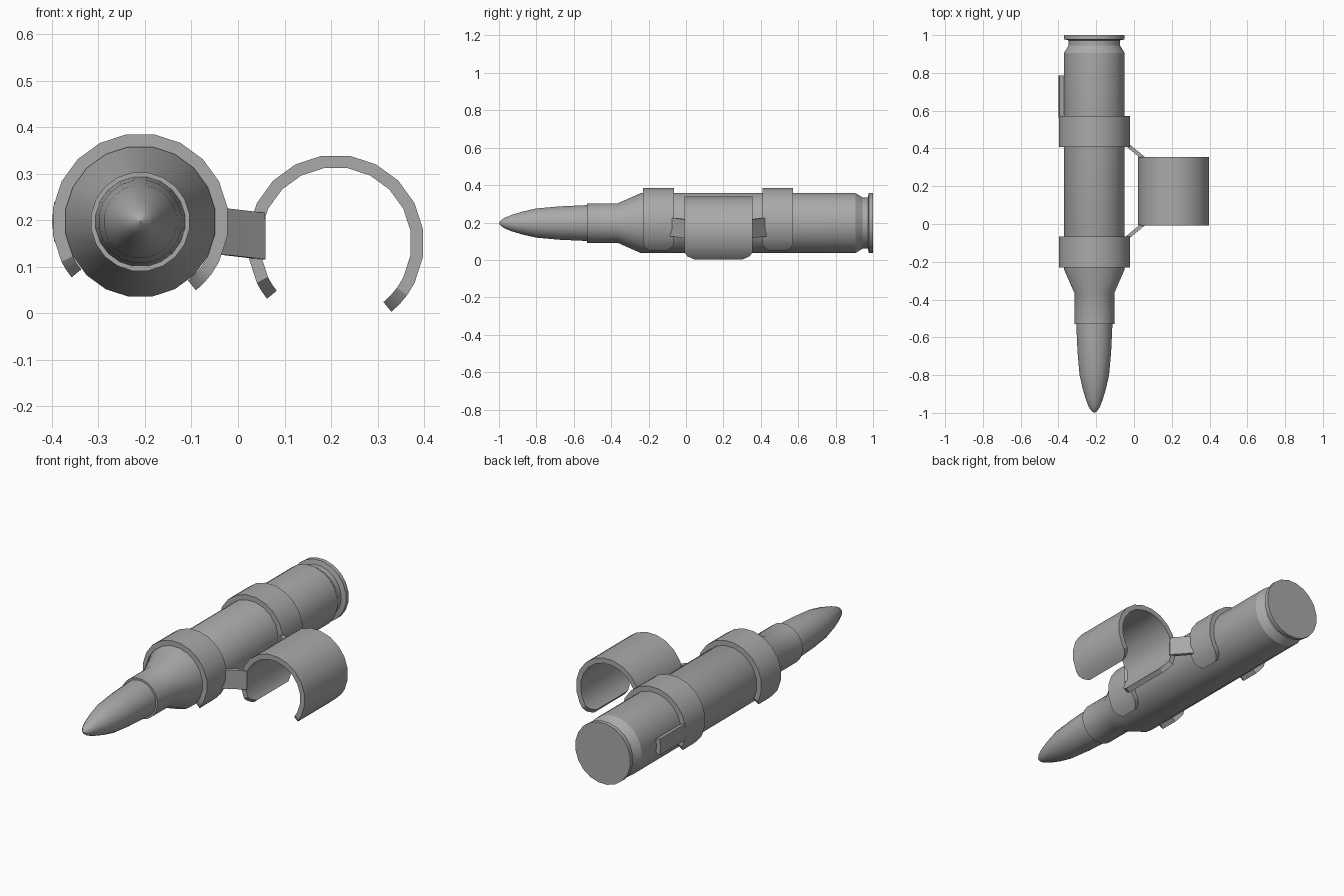
import bpy, bmesh
from math import sin, cos, radians

cube = bpy.data.objects.get("Cube")
if cube:
    bpy.data.objects.remove(cube, do_unlink=True)

metal = bpy.data.materials.new("grey_metal")
metal.use_nodes = True
GREY = (0.4, 0.4, 0.4, 1)
metal.diffuse_color = GREY
metal.node_tree.nodes["Principled BSDF"].inputs["Base Color"].default_value = GREY

BODY = (-0.21, 0.197)    # x, z of the main axis
HOLDER = (0.21, 0.151)   # x, z of the side holder


def finish(name, bm):
    bmesh.ops.remove_doubles(bm, verts=bm.verts, dist=0.0001)
    bmesh.ops.recalc_face_normals(bm, faces=bm.faces)
    mesh = bpy.data.meshes.new(name)
    bm.to_mesh(mesh)
    bm.free()
    mesh.materials.append(metal)
    ob = bpy.data.objects.new(name, mesh)
    bpy.context.collection.objects.link(ob)
    bpy.ops.object.select_all(action='DESELECT')
    ob.select_set(True)
    bpy.context.view_layer.objects.active = ob
    bpy.ops.object.shade_smooth_by_angle(angle=radians(28))
    return ob


def loft(name, rings):
    """Skin matching closed loops and cap both ends."""
    bm = bmesh.new()
    loops = [[bm.verts.new(p) for p in ring] for ring in rings]
    n = len(loops[0])
    for a, b in zip(loops, loops[1:]):
        for i in range(n):
            j = (i + 1) % n
            bm.faces.new((a[i], a[j], b[j], b[i]))
    bm.faces.new(loops[0])
    bm.faces.new(loops[-1])
    return finish(name, bm)


def turned(name, profile, sides=20):
    """Round part along y from (y, radius) pairs."""
    x, z = BODY
    angles = [radians((i + 0.5) * 360 / sides) for i in range(sides)]
    return loft(name, [[(x + r * cos(a), y, z + r * sin(a)) for a in angles]
                       for y, r in profile])


def arc_band(name, centre, y0, y1, angles, inner=0.163, outer=0.19):
    """Curved strip from (angle, edge inset) pairs."""
    x, z = centre
    rings = []
    for deg, inset in angles:
        c, s = cos(radians(deg)), sin(radians(deg))
        rings.append([(x + r * c, y, z + r * s) for r, y in
                      ((inner, y0 + inset), (outer, y0 + inset),
                       (outer, y1 - inset), (inner, y1 - inset))])
    return loft(name, rings)


def open_clip(name, centre, y0, y1, cut):
    # Both free ends have trimmed corners
    angles = [(-51, cut), (-44, cut * 0.3), (-36, 0)]
    angles += [(a, 0) for a in range(-27, 208, 18)]
    angles += [(213, cut * 0.35), (219, cut)]
    return arc_band(name, centre, y0, y1, angles)


# Cartridge case with rim, groove, shoulder and neck
turned("case", [(1, 0.163), (0.978, 0.163), (0.972, 0.138), (0.945, 0.138),
                (0.905, 0.163), (-0.24, 0.163), (-0.365, 0.107), (-0.53, 0.107)])

# Pointed tip
turned("tip", [(-0.5, 0.097), (-0.53, 0.097), (-0.68, 0.09), (-0.8, 0.079),
               (-0.87, 0.063), (-0.93, 0.045), (-0.97, 0.029), (-0.99, 0.015),
               (-1, 0.001)])

# Clips around the case, and the wide side holder
open_clip("front_clip", BODY, -0.23, -0.065, 0.035)
open_clip("rear_clip", BODY, 0.408, 0.573, 0.035)
open_clip("side_holder", HOLDER, -0.008, 0.355, 0.05)

# Tab reaching back from the rear clip
arc_band("rear_tab", BODY, 0.56, 0.785, [(a, 0) for a in (167, 180, 193)],
         inner=0.166)

# Slanted struts between the clips and the holder, mirrored about the holder
MID = 0.1735
for name, side in (("front_strut", -1), ("rear_strut", 1)):
    rings = []
    for x, off, z in ((-0.038, 0.25, 0.175), (-0.022, 0.236, 0.175), (0.055, 0.172, 0.166)):
        y = MID + side * off
        rings.append([(x - 0.008, y - side * 0.008, z - 0.05),
                      (x + 0.004, y + side * 0.008, z - 0.05),
                      (x + 0.004, y + side * 0.008, z + 0.05),
                      (x - 0.008, y - side * 0.008, z + 0.05)])
    loft(name, rings)
